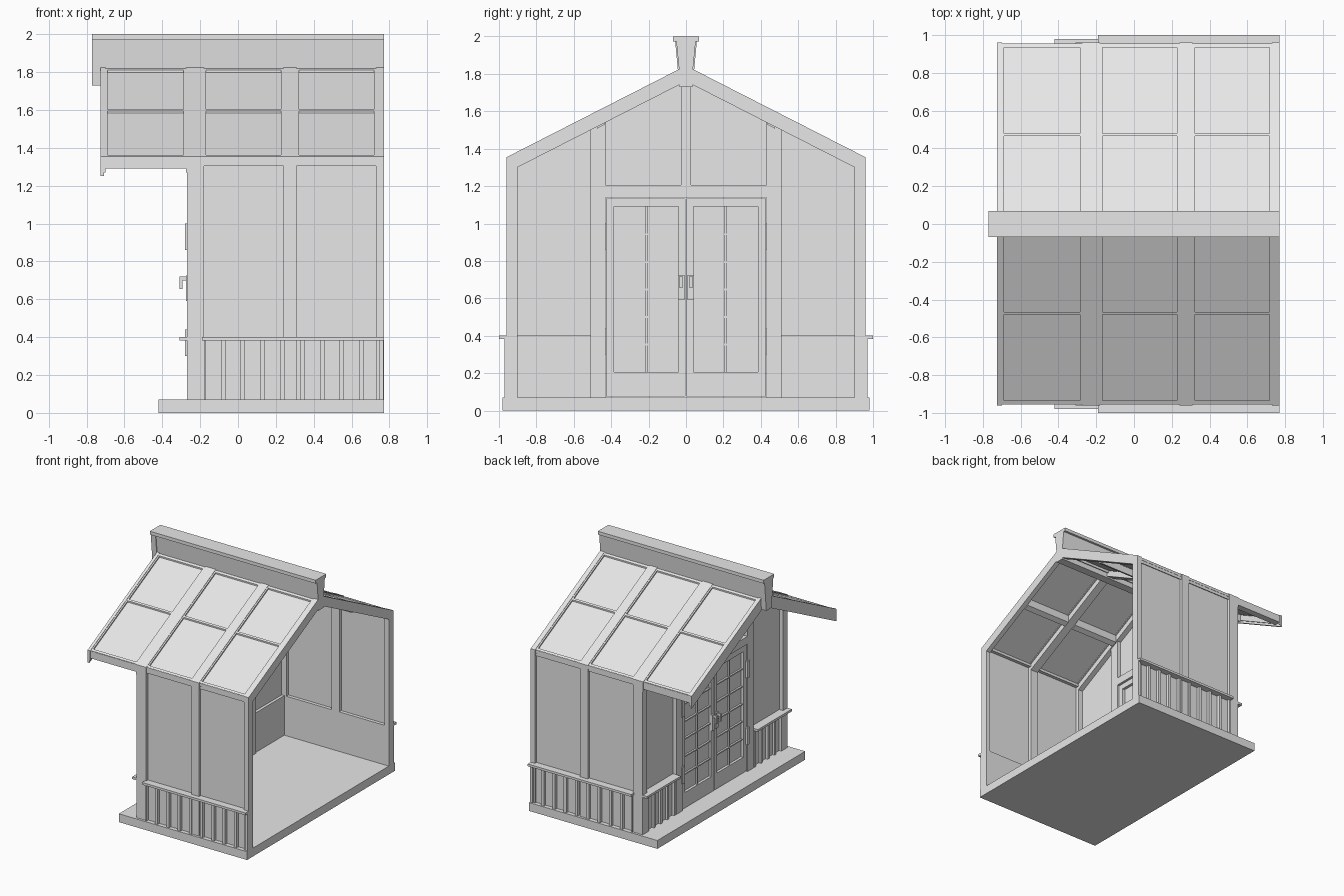
import bpy
import bmesh
from mathutils import Vector

old = bpy.data.objects.get("Cube")
if old:
    bpy.data.objects.remove(old, do_unlink=True)

GREY = bpy.data.materials.new("plain_grey")
GREY.use_nodes = True
GREY.diffuse_color = (0.8, 0.8, 0.8, 1)
GREY.node_tree.nodes["Principled BSDF"].inputs["Base Color"].default_value = (0.8, 0.8, 0.8, 1)


def roof_z(y):
    """Height of the roof surface at distance y from the ridge."""
    return 1.84 - 0.51 * abs(y)


def finish(name, bm, mirror):
    bmesh.ops.recalc_face_normals(bm, faces=bm.faces)
    mesh = bpy.data.meshes.new(name)
    bm.to_mesh(mesh)
    bm.free()
    mesh.materials.append(GREY)
    obj = bpy.data.objects.new(name, mesh)
    bpy.context.collection.objects.link(obj)
    if mirror:
        mod = obj.modifiers.new("Mirror", 'MIRROR')
        mod.use_axis = (False, True, False)
        mod.use_mirror_merge = False
    return obj


def plate(name, corners, depth, border=0, mirror=True):
    """Extrude a flat outline by a vector; a border leaves only a frame."""
    bm = bmesh.new()
    face = bm.faces.new([bm.verts.new(c) for c in corners])
    if border:
        bmesh.ops.inset_region(bm, faces=[face], thickness=border, use_even_offset=True)
        bmesh.ops.delete(bm, geom=[face], context='FACES')
    out = bmesh.ops.extrude_face_region(bm, geom=bm.faces[:], use_keep_orig=True)
    moved = [g for g in out["geom"] if isinstance(g, bmesh.types.BMVert)]
    bmesh.ops.translate(bm, verts=moved, vec=Vector(depth))
    return finish(name, bm, mirror)


def across(name, outline, x0, x1, border=0, mirror=True):
    """Outline in (y, z), extruded along x."""
    return plate(name, [(x0, y, z) for y, z in outline], (x1 - x0, 0, 0), border, mirror)


def rect(a0, a1, z0, z1):
    return [(a0, z0), (a1, z0), (a1, z1), (a0, z1)]


def box(name, x, y, z, mirror=True):
    return across(name, rect(*y, *z), *x, mirror=mirror)


def sloped(name, x, y, low, high):
    """Strip that follows the roof pitch, offset vertically from its surface."""
    a, b = y
    return across(name, [(a, roof_z(a) + low), (b, roof_z(b) + low),
                         (b, roof_z(b) + high), (a, roof_z(a) + high)], *x)


# Floor slab
box("floor_slab", (-0.42, 0.77), (-0.98, 0.98), (0, 0.07), False)

# Side walls: posts, windows, boarded base and sill
for name, x in {"corner_post": (-0.27, -0.18), "middle_post": (0.24, 0.31),
                "end_post": (0.73, 0.77)}.items():
    box(name, x, (0.90, 0.96), (0.07, 1.35))
for label, x0, x1 in (("front", -0.18, 0.24), ("rear", 0.31, 0.73)):
    plate(label + "_window_frame", [(x, 0.905, z) for x, z in rect(x0, x1, 0.40, 1.345)],
          (0, 0.05, 0), 0.015)
    box(label + "_window_pane", (x0, x1), (0.928, 0.938), (0.40, 1.345))
box("side_base_panel", (-0.18, 0.77), (0.90, 0.945), (0.07, 0.39))
box("side_sill", (-0.19, 0.77), (0.90, 1.0), (0.383, 0.402))
for i in range(10):
    x = -0.183 + i * 0.1045
    box("side_batten", (max(x - 0.012, -0.18), min(x + 0.012, 0.77)), (0.945, 0.97), (0.07, 0.383))
box("wall_plate", (-0.27, 0.77), (0.90, 0.955), (1.33, 1.352))
box("overhang_beam", (-0.705, -0.27), (0.90, 0.955), (1.29, 1.35))

# Roof: rafters, panes, pane frames and purlins
for name, x in {"overhang_rafter": (-0.72, -0.70), "gable_rafter": (-0.275, -0.18),
                "middle_rafter": (0.24, 0.31), "end_rafter": (0.73, 0.77)}.items():
    sloped(name, x, (0.03, 0.96), -0.08, 0.004)
for x0, x1 in ((-0.70, -0.275), (-0.18, 0.24), (0.31, 0.73)):
    sloped("roof_pane", (x0, x1), (0.04, 0.95), -0.028, -0.012)
    for x in (x0, x1 - 0.012):
        sloped("pane_edge", (x, x + 0.012), (0.04, 0.955), -0.03, 0.0)
    for y in (0.04, 0.935):
        sloped("pane_rail", (x0, x1), (y, y + 0.018), -0.05, 0.0)
    sloped("purlin_cap", (x0, x1), (0.465, 0.48), -0.03, 0.0)
    sloped("purlin", (x0, x1), (0.435, 0.475), -0.09, -0.028)

# Barge board on the overhanging end
sloped("barge_board", (-0.725, -0.708), (0.0, 0.96), -0.10, 0.004)

# Ridge: beam, flared crest, cap and hanging end board
box("ridge_beam", (-0.72, 0.77), (-0.035, 0.035), (1.73, 1.83), False)
crest = [(-0.035, 1.80), (0.035, 1.80), (0.052, 1.975), (-0.052, 1.975)]
across("ridge_crest", crest, -0.755, 0.77, mirror=False)
box("ridge_cap", (-0.77, 0.77), (-0.07, 0.07), (1.972, 2.0), False)
across("ridge_end_board", [(-0.035, 1.73), (0.035, 1.73), (0.058, 1.975), (-0.058, 1.975)],
       -0.77, -0.725, mirror=False)

# Gable wall: posts, lintel and shaped windows
across("door_post", [(0.43, 0.07), (0.51, 0.07), (0.51, roof_z(0.51) - 0.06),
                     (0.43, roof_z(0.43) - 0.06)], -0.27, -0.19)
box("door_lintel", (-0.27, -0.19), (-0.43, 0.43), (1.14, 1.205), False)
box("king_post", (-0.27, -0.19), (-0.028, 0.028), (1.20, 1.78), False)
windows = {
    "gable_side_window": ([(0.51, 0.40), (0.90, 0.40), (0.90, roof_z(0.90) - 0.07),
                           (0.51, roof_z(0.51) - 0.07)], 0.03),
    "fanlight": ([(0.028, 1.205), (0.43, 1.205), (0.43, roof_z(0.43) - 0.07),
                  (0.028, roof_z(0.028) - 0.07)], 0.016),
}
for name, (outline, border) in windows.items():
    across(name + "_frame", outline, -0.262, -0.198, border)
    across(name + "_pane", outline, -0.236, -0.224)

# Gable wall boarded base and sill
box("gable_base_panel", (-0.25, -0.20), (0.51, 0.90), (0.07, 0.39))
box("gable_sill", (-0.31, -0.20), (0.51, 0.96), (0.383, 0.402))
for i in range(5):
    y = 0.53 + i * 0.09
    box("gable_batten", (-0.27, -0.25), (y - 0.011, y + 0.011), (0.07, 0.383))

# Double doors
for name, y, z in (("door_inner_stile", (0.003, 0.04), (0.075, 1.135)),
                   ("door_outer_stile", (0.385, 0.428), (0.075, 1.135)),
                   ("door_bottom_rail", (0.04, 0.385), (0.075, 0.205)),
                   ("door_top_rail", (0.04, 0.385), (1.09, 1.135))):
    box(name, (-0.262, -0.205), y, z)
box("door_pane", (-0.24, -0.228), (0.04, 0.385), (0.20, 1.09))
box("door_upright_bar", (-0.255, -0.215), (0.206, 0.218), (0.205, 1.09))
for i in range(1, 6):
    z = 0.205 + i * 0.1475
    box("door_cross_bar", (-0.255, -0.222), (0.04, 0.385), (z - 0.005, z + 0.005))

# Handles and hinges
for side in (-1, 1):
    face = -0.262 if side < 0 else -0.205
    for name, out, y, z in (("handle_plate", 0.012, (0.008, 0.042), (0.59, 0.725)),
                            ("handle_stem", 0.045, (0.018, 0.032), (0.70, 0.72)),
                            ("handle_grip", 0.046, (0.018, 0.034), (0.655, 0.72))):
        start = face + side * (0.03 if name == "handle_grip" else 0)
        box(name, sorted((start, face + side * out)), y, z)
for z in (0.30, 0.86):
    box("door_hinge", (-0.28, -0.26), (0.415, 0.445), (z, z + 0.14))
